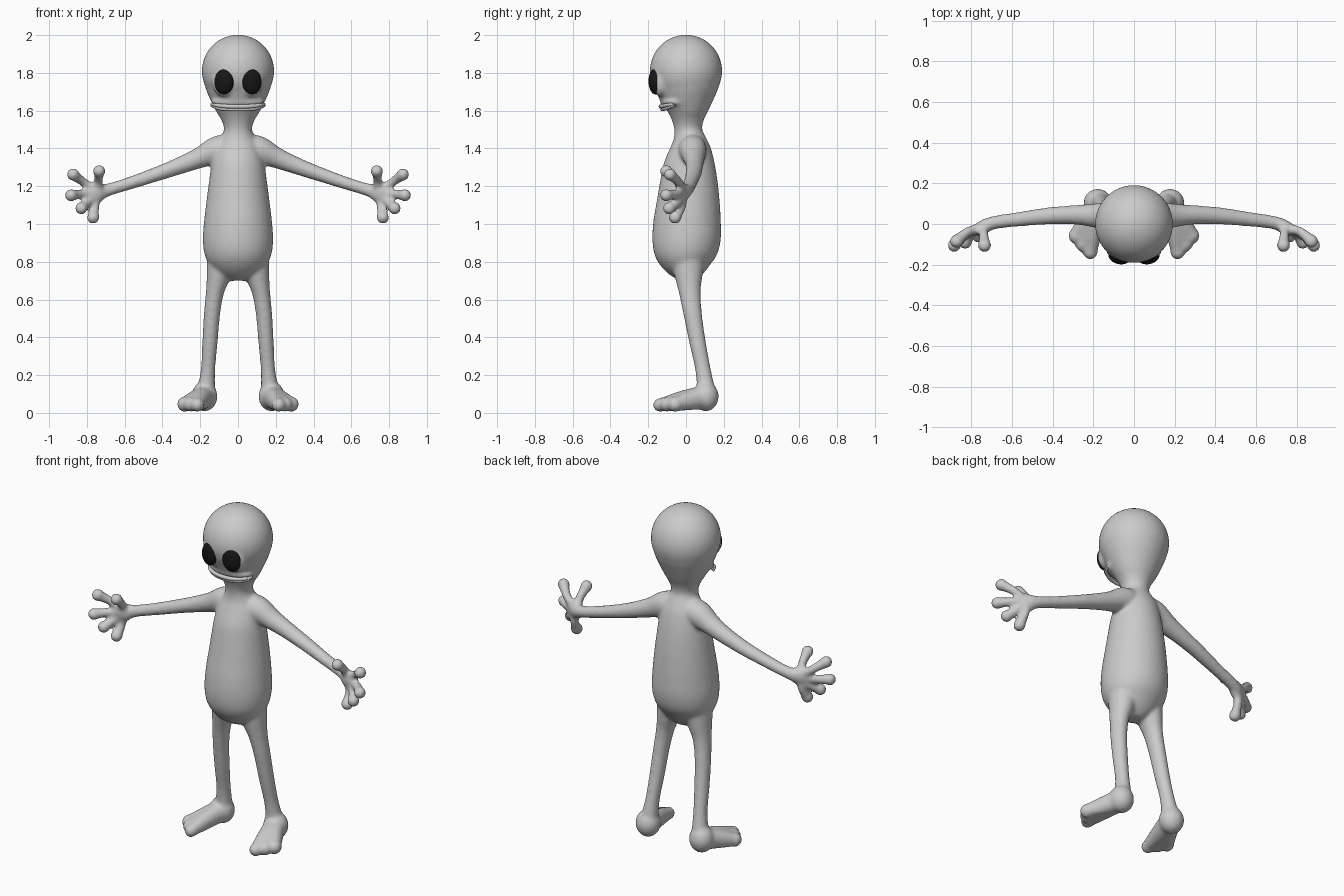
import bpy, bmesh, math
from mathutils import Vector, Matrix


def material(name, rgb):
    m = bpy.data.materials.new(name)
    m.diffuse_color = (*rgb, 1)
    return m


SKIN = material("grey skin", (0.6, 0.6, 0.6))
BLACK = material("black eye", (0.008, 0.008, 0.008))


def spline(pts, sub=5):
    """Smooth curve through stations of any width."""
    out = []
    for i in range(len(pts) - 1):
        p0, p1, p2, p3 = (pts[max(0, min(len(pts) - 1, i + k))] for k in (-1, 0, 1, 2))
        for s in range(sub):
            t = s / sub
            out.append([0.5 * (2 * b + (c - a) * t + (2 * a - 5 * b + 4 * c - d) * t * t
                               + (3 * b - a - 3 * c + d) * t ** 3)
                        for a, b, c, d in zip(p0, p1, p2, p3)])
    return out + [list(pts[-1])]


def ball(bm, centre, radii, turn=0.0, tilt=0.0):
    mat = (Matrix.Translation(centre) @ Matrix.Rotation(turn, 4, 'Z')
           @ Matrix.Rotation(tilt, 4, 'Y') @ Matrix.Diagonal((*radii, 1)))
    bmesh.ops.create_uvsphere(bm, u_segments=32, v_segments=20, radius=1, matrix=mat)


def loft(bm, stations, n=28, flat=False):
    """Closed tube; station = x, y, z, cross radius, depth radius."""
    st = spline(stations)
    rings = []
    for i, s in enumerate(st):
        c = Vector(s[:3])
        t = (Vector(st[min(i + 1, len(st) - 1)][:3]) - Vector(st[max(i - 1, 0)][:3])).normalized()
        if flat:
            t = Vector((0, 0, 1))
        ref = Vector((0, 0, 1)) if abs(t.y) > 0.75 else Vector((0, 1, 0))
        b = (ref - t * ref.dot(t)).normalized()
        a = b.cross(t)
        rings.append([bm.verts.new(c + a * s[3] * math.cos(k * math.tau / n)
                                   + b * s[4] * math.sin(k * math.tau / n)) for k in range(n)])
    for r0, r1 in zip(rings, rings[1:]):
        for k in range(n):
            bm.faces.new((r0[k], r0[(k + 1) % n], r1[(k + 1) % n], r1[k]))
    bm.faces.new(rings[0][::-1])
    bm.faces.new(rings[-1])


def finish(name, bm, mat):
    bmesh.ops.recalc_face_normals(bm, faces=bm.faces)
    me = bpy.data.meshes.new(name)
    bm.to_mesh(me)
    bm.free()
    me.materials.append(mat)
    for p in me.polygons:
        p.use_smooth = True
    ob = bpy.data.objects.new(name, me)
    bpy.context.collection.objects.link(ob)
    return ob


body = bmesh.new()

# Torso, neck and lower head: z, half width, front y, back y
profile = [(0.70, 0.04, -0.03, 0.05), (0.73, 0.10, -0.085, 0.085), (0.78, 0.148, -0.135, 0.125),
           (0.84, 0.177, -0.167, 0.165), (0.92, 0.186, -0.178, 0.184), (1.02, 0.179, -0.172, 0.184),
           (1.12, 0.167, -0.155, 0.178), (1.22, 0.154, -0.138, 0.168), (1.32, 0.14, -0.118, 0.152),
           (1.40, 0.12, -0.085, 0.132), (1.45, 0.095, -0.065, 0.11), (1.50, 0.074, -0.062, 0.086),
           (1.55, 0.088, -0.075, 0.094), (1.60, 0.118, -0.10, 0.118), (1.66, 0.148, -0.14, 0.146),
           (1.73, 0.175, -0.168, 0.175), (1.81, 0.19, -0.19, 0.19), (1.88, 0.177, -0.177, 0.177)]
loft(body, [(0, (f + b) / 2, z, w, (b - f) / 2) for z, w, f, b in profile], n=48, flat=True)
ball(body, (0, 0, 1.81), (0.192, 0.192, 0.192))
# Muzzle
ball(body, (0, -0.055, 1.645), (0.142, 0.082, 0.036))

TIPS = [(0.735, -0.105, 1.28), (0.873, -0.085, 1.262), (0.884, -0.105, 1.152),
        (0.83, -0.09, 1.083), (0.767, -0.058, 1.034)]

for s in (-1, 1):
    # Eye socket rims
    ball(body, (s * 0.075, -0.138, 1.752), (0.062, 0.042, 0.078), s * 0.25, -s * 0.1)
    # Arm
    loft(body, [(s * x, y, z, r, d) for x, y, z, r, d in [
        (0.03, 0.03, 1.405, 0.07, 0.07), (0.11, 0.035, 1.392, 0.074, 0.074),
        (0.20, 0.042, 1.352, 0.056, 0.058), (0.30, 0.045, 1.312, 0.046, 0.047),
        (0.42, 0.04, 1.268, 0.039, 0.042), (0.56, 0.024, 1.22, 0.034, 0.036),
        (0.67, 0.01, 1.186, 0.033, 0.033), (0.74, -0.008, 1.168, 0.042, 0.032)]])
    # Palm
    ball(body, (s * 0.745, -0.018, 1.168), (0.056, 0.034, 0.053), -s * 0.35)
    # Fingers with bulbous tips
    palm = Vector((0.745, -0.02, 1.168))
    for tip in TIPS:
        tip = Vector(tip)
        path = []
        for f, r in ((0.1, 0.026), (0.5, 0.024), (0.75, 0.026), (0.98, 0.031)):
            p = palm.lerp(tip, f) + Vector((0, 0.018 * math.sin(f * math.pi), 0))
            path.append((s * p.x, p.y, p.z, r, r))
        loft(body, path, n=16)
        ball(body, (s * tip.x, tip.y, tip.z), (0.034,) * 3)
    # Leg
    loft(body, [(s * x, y, z, r, d) for x, y, z, r, d in [
        (0.085, 0.01, 0.82, 0.08, 0.09), (0.102, 0.014, 0.73, 0.065, 0.075),
        (0.122, 0.02, 0.64, 0.048, 0.058), (0.138, 0.036, 0.52, 0.043, 0.049),
        (0.148, 0.06, 0.38, 0.041, 0.044), (0.158, 0.088, 0.24, 0.038, 0.041),
        (0.166, 0.102, 0.15, 0.045, 0.046), (0.175, 0.105, 0.09, 0.055, 0.05)]])
    # Heel
    ball(body, (s * 0.178, 0.105, 0.087), (0.07, 0.068, 0.079))
    # Foot splaying to two toe lobes
    for tx, ty, tz, r in ((0.215, -0.138, 0.042, 0.034), (0.25, -0.1, 0.045, 0.036),
                          (0.282, -0.058, 0.046, 0.038)):
        loft(body, [(s * 0.178, 0.10, 0.085, 0.06, 0.062),
                    (s * (0.178 + tx) / 2, (0.10 + ty) / 2, 0.066, 0.046, 0.052),
                    (s * tx, ty, tz, r, r)])
        ball(body, (s * tx, ty, tz), (r + 0.003,) * 3)

skin = finish("body", body, SKIN)
# Fuse the parts into one soft skin
rm = skin.modifiers.new("fuse", 'REMESH')
rm.mode = 'VOXEL'
rm.voxel_size = 0.009
rm.use_smooth_shade = True
sm = skin.modifiers.new("soften", 'SMOOTH')
sm.factor = 0.5
sm.iterations = 12

# Eyes
for s, side in ((-1, "right"), (1, "left")):
    bm = bmesh.new()
    ball(bm, (s * 0.073, -0.163, 1.754), (0.053, 0.034, 0.068), s * 0.25, -s * 0.1)
    finish(side + "_eye", bm, BLACK)

# Lips wrapped round the muzzle
for name, dz, dy, r in (("upper_lip", 0.007, 0, 0.011), ("lower_lip", -0.008, 0.008, 0.010)):
    bm = bmesh.new()
    path = []
    for k in range(13):
        a = math.radians(-80 + 160 * k / 12)
        e = abs(math.sin(a))
        rr = r * (1 - 0.45 * e ** 6)
        path.append((0.143 * math.sin(a), -0.052 - 0.082 * math.cos(a) + dy,
                     1.615 + 0.016 * e ** 3 + dz * (1 - 0.6 * e ** 6), rr, rr))
    loft(bm, path, n=14)
    finish(name, bm, SKIN)
